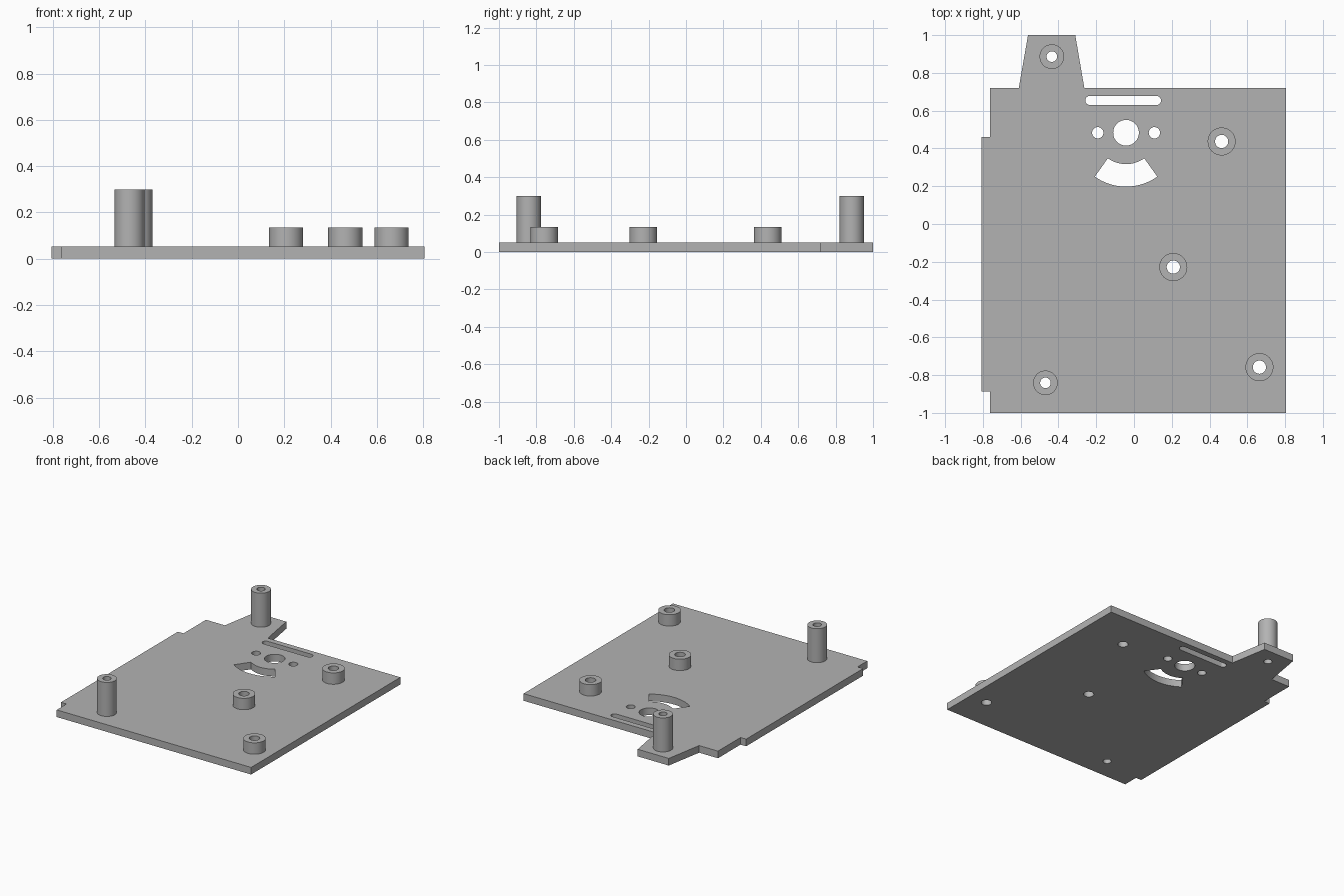
import bpy
from math import cos, sin, radians, pi

cube = bpy.data.objects.get("Cube")
if cube:
    bpy.data.objects.remove(cube, do_unlink=True)

grey = bpy.data.materials.new("plain grey")
grey.use_nodes = True
colour = (0.45, 0.45, 0.45, 1)
grey.diffuse_color = colour
grey.node_tree.nodes["Principled BSDF"].inputs["Base Color"].default_value = colour


def arc(centre, radius, start, end, steps):
    """Points along an arc, angles in degrees."""
    angles = [radians(start + (end - start) * i / steps) for i in range(steps + 1)]
    return [(centre[0] + radius * cos(a), centre[1] + radius * sin(a)) for a in angles]


def circle(centre, radius, steps=48):
    return arc(centre, radius, 0, 360, steps)[:-1]


def extruded(name, loops, bottom, top):
    """Solid made from an outer loop and hole loops, extruded along z."""
    curve = bpy.data.curves.new(name + "_profile", "CURVE")
    curve.dimensions = "2D"
    curve.fill_mode = "BOTH"
    curve.extrude = (top - bottom) / 2
    for loop in loops:
        spline = curve.splines.new("POLY")
        spline.points.add(len(loop) - 1)
        for point, (x, y) in zip(spline.points, loop):
            point.co = (x, y, 0, 1)
        spline.use_cyclic_u = True
    curve.materials.append(grey)
    obj = bpy.data.objects.new(name, curve)
    bpy.context.collection.objects.link(obj)
    obj.location.z = (top + bottom) / 2
    bpy.ops.object.select_all(action="DESELECT")
    obj.select_set(True)
    bpy.context.view_layer.objects.active = obj
    bpy.ops.object.convert(target="MESH")
    # Weld the caps to the walls and smooth only the round walls
    bpy.ops.object.mode_set(mode="EDIT")
    bpy.ops.mesh.select_all(action="SELECT")
    bpy.ops.mesh.remove_doubles(threshold=0.0001)
    bpy.ops.mesh.normals_make_consistent(inside=False)
    bpy.ops.object.mode_set(mode="OBJECT")
    bpy.ops.object.shade_smooth_by_angle(angle=radians(30))


thickness = 0.052
tall, short = 0.30, 0.135

# Standoffs: name, centre, outer radius, bore radius, top height
standoffs = [
    ("tall_standoff_back", (-0.435, 0.886), 0.065, 0.028, tall),
    ("tall_standoff_front", (-0.469, -0.841), 0.065, 0.028, tall),
    ("short_standoff_back", (0.464, 0.437), 0.074, 0.035, short),
    ("short_standoff_middle", (0.208, -0.228), 0.074, 0.035, short),
    ("short_standoff_front", (0.664, -0.758), 0.074, 0.035, short),
]

# Plate outline with the tapered back tab and the shallow right-hand step
outline = [
    (-0.762, -1), (0.806, -1), (0.806, 0.72), (-0.263, 0.72),
    (-0.311, 1), (-0.561, 1), (-0.61, 0.72), (-0.762, 0.72),
    (-0.762, 0.46), (-0.807, 0.46), (-0.807, -0.887), (-0.762, -0.887),
]

# Motor mount cut-outs: shaft hole, two screw holes, fan-shaped window, slot
hub = (-0.042, 0.483)
window = arc(hub, 0.285, 234.5, 305.5, 20) + arc(hub, 0.166, 305.5, 234.5, 20)
slot = arc((0.119, 0.654), 0.024, -90, 90, 12) + arc((-0.234, 0.654), 0.024, 90, 270, 12)
cutouts = [circle(hub, 0.068), window, slot]
cutouts += [circle((hub[0] + side * 0.15, hub[1]), 0.03) for side in (-1, 1)]
bores = [circle(centre, bore) for _, centre, _, bore, _ in standoffs]

extruded("base_plate", [outline] + cutouts + bores, 0, thickness)
for name, centre, radius, bore, top in standoffs:
    extruded(name, [circle(centre, radius), circle(centre, bore)], thickness, top)
